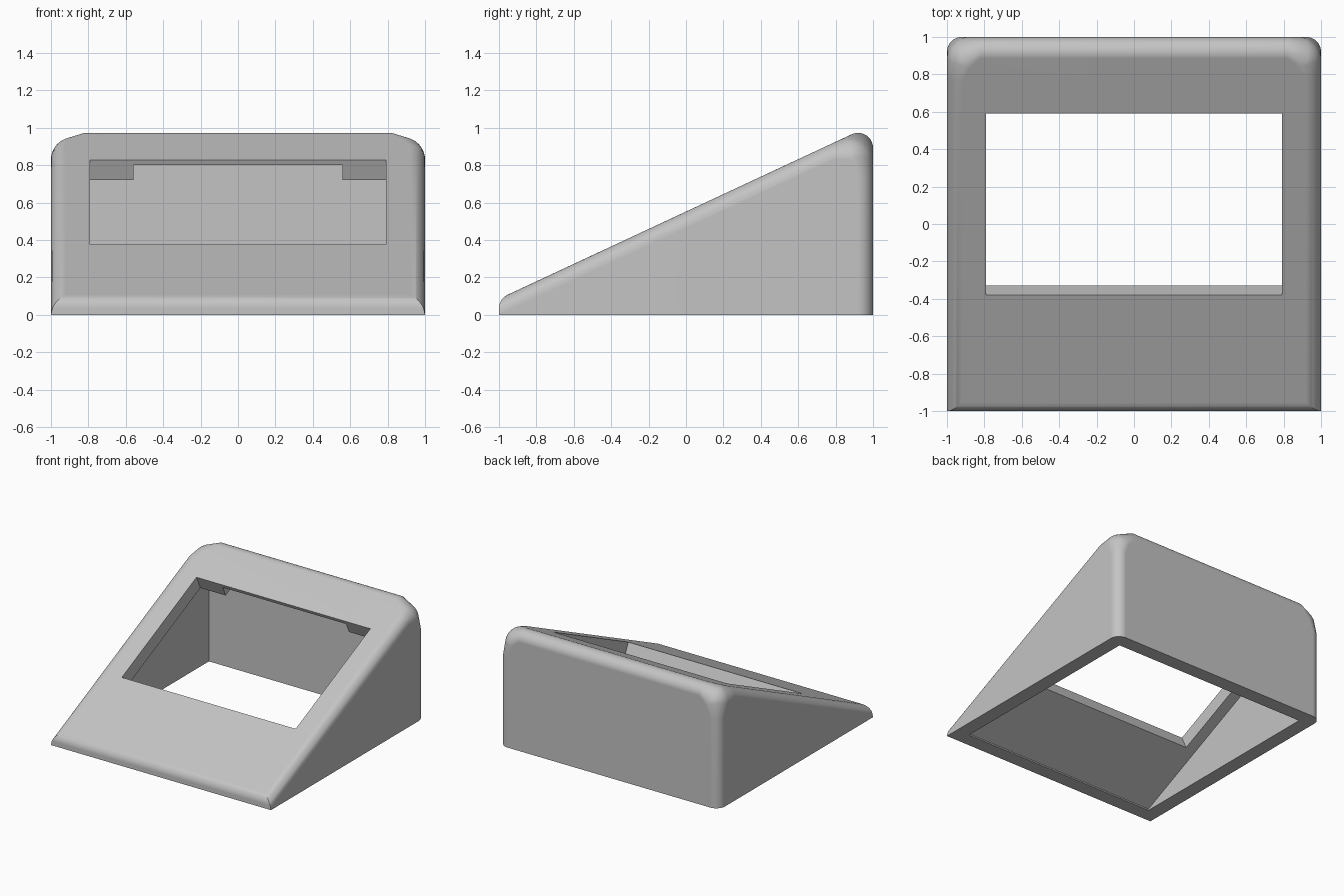
import bpy, bmesh, math
from mathutils import Vector

if "Cube" in bpy.data.objects:
    bpy.data.objects.remove(bpy.data.objects["Cube"], do_unlink=True)

TILT = math.radians(25)
SIN, COS, TAN = math.sin(TILT), math.cos(TILT), math.tan(TILT)
MID = 0.552        # height of the sloped face above the centre
R = 0.08           # edge rounding
BALL = 0.12        # softer rounding at the upper back corners
WALL = 0.118
STEPS = 10


def slope(y, depth):
    """Point (y, z) at a depth below the sloped face, measured square to it."""
    return y + depth * SIN, MID + TAN * y - depth * COS


def arc(start, end):
    return [math.radians(start + (end - start) * i / STEPS) for i in range(STEPS + 1)]


def new_object(name, bm):
    bmesh.ops.recalc_face_normals(bm, faces=bm.faces)
    mesh = bpy.data.meshes.new(name)
    bm.to_mesh(mesh)
    bm.free()
    obj = bpy.data.objects.new(name, mesh)
    bpy.context.collection.objects.link(obj)
    return obj


def prism(name, profile, half_width):
    """Side profile in (y, z) extruded across x."""
    bm = bmesh.new()
    face = bm.faces.new([bm.verts.new((-half_width, y, z)) for y, z in profile])
    out = bmesh.ops.extrude_face_region(bm, geom=[face])
    moved = [g for g in out["geom"] if isinstance(g, bmesh.types.BMVert)]
    bmesh.ops.translate(bm, verts=moved, vec=(2 * half_width, 0, 0))
    return new_object(name, bm)


def back_centre(radius):
    """Centre of a circle touching the back and the sloped face."""
    y = 1 - radius
    return y, MID + TAN * y - radius / COS


# Outline points of the rounded wedge, for the left half
points = [(1, -1, 0)]

# Front lip and sloped side edge, meeting in a mitre
lip_y = -1 + R
lip_z = MID + TAN * lip_y - R / COS
for a in arc(0, 90):
    x = 1 - R * (1 - math.sin(a))
    y, z = slope(0.76, R * (1 - math.cos(a)))
    points.append((x, y, z))
for a in arc(0, 65):
    x = 1 - R * (1 - math.sin(a))
    points.append((x, lip_y - R * math.sin(a + TILT), lip_z + R * math.cos(a + TILT)))

# Upper back edge
cy, cz = back_centre(R)
for a in arc(0, 115):
    points.append((0.82, cy + R * math.cos(a), cz + R * math.sin(a)))

# Upright back edge
for a in arc(0, 90):
    for z in (0, 0.74):
        points.append((1 - R + R * math.cos(a), 1 - R + R * math.sin(a), z))

# Soft upper back corner
by, bz = back_centre(BALL)
centre = Vector((1 - BALL, by, bz))
up = Vector((0, -SIN, COS))
for i in range(STEPS + 1):
    for j in range(STEPS + 1 - i):
        d = Vector((i, j, 0)) + up * (STEPS - i - j)
        points.append(centre + d.normalized() * BALL)

# Skin both halves into one solid
bm = bmesh.new()
for x, y, z in points:
    bm.verts.new((x, y, z))
    bm.verts.new((-x, y, z))
bmesh.ops.remove_doubles(bm, verts=bm.verts, dist=0.0005)
hull = bmesh.ops.convex_hull(bm, input=bm.verts)
spare = {g for g in hull["geom_interior"] + hull["geom_unused"]
         if isinstance(g, bmesh.types.BMVert)}
bmesh.ops.delete(bm, geom=list(spare), context='VERTS')
bmesh.ops.dissolve_limit(bm, angle_limit=0.01, verts=bm.verts, edges=bm.edges)
housing = new_object("sloped_housing", bm)

# Hollow inside, open at the bottom
inner = 1 - WALL
shift = WALL * SIN
cavity = prism("cavity_cutter", [(-inner, -0.1), (inner, -0.1),
                                 slope(inner - shift, WALL),
                                 slope(-inner - shift, WALL)], inner)

# Window through the sloped face
window = prism("window_cutter", [slope(-0.38, -0.1), slope(0.59, -0.1),
                                 slope(0.59, 0.16), slope(-0.38, 0.16)], 0.79)

# Recess under the upper window edge, running to the back wall
thin = 0.03
recess = prism("recess_cutter", [slope(0.55, thin), slope(inner - thin * SIN, thin),
                                 (inner, 0.7), slope(0.55, 0.2)], 0.56)

bpy.context.view_layer.objects.active = housing
for cutter in (cavity, window, recess):
    cutter.hide_render = True
    mod = housing.modifiers.new("cut", 'BOOLEAN')
    mod.operation = 'DIFFERENCE'
    mod.solver = 'EXACT'
    mod.object = cutter
    bpy.ops.object.modifier_apply(modifier=mod.name)
    bpy.data.objects.remove(cutter, do_unlink=True)

# Plain grey finish
grey = bpy.data.materials.new("plain_grey")
grey.use_nodes = True
colour = (0.55, 0.55, 0.55, 1)
grey.diffuse_color = colour
grey.node_tree.nodes["Principled BSDF"].inputs["Base Color"].default_value = colour
housing.data.materials.clear()
housing.data.materials.append(grey)

# Smooth rounding with crisp flat faces
bpy.ops.object.select_all(action='DESELECT')
housing.select_set(True)
bpy.ops.object.shade_smooth_by_angle(angle=math.radians(30))
weighted = housing.modifiers.new("even_shading", 'WEIGHTED_NORMAL')
weighted.keep_sharp = True
